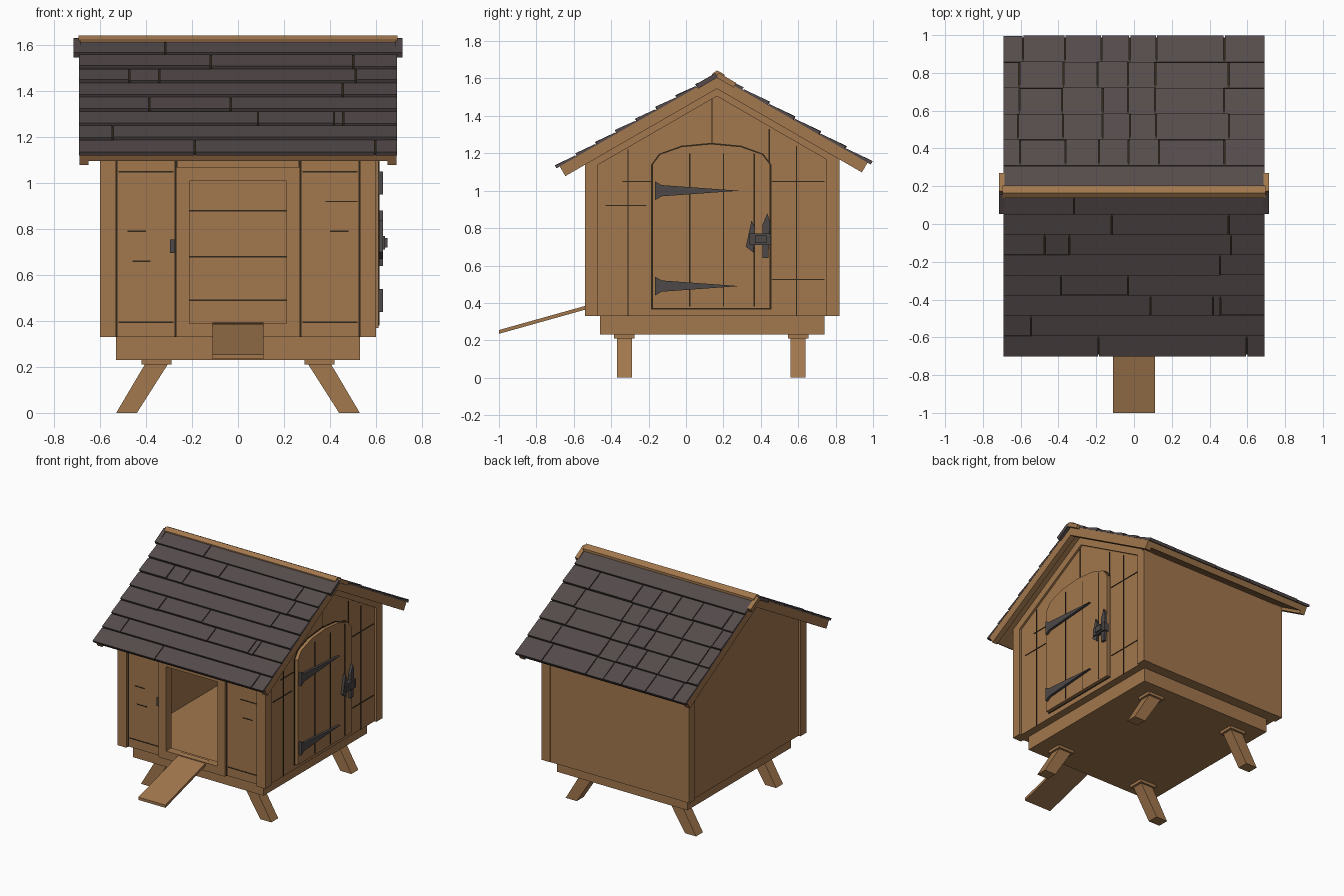
import bpy, bmesh, math, random
from mathutils import Vector

random.seed(4)
if "Cube" in bpy.data.objects:
    bpy.data.objects.remove(bpy.data.objects["Cube"])


def material(name, red, green, blue):
    mat = bpy.data.materials.new(name)
    mat.use_nodes = True
    mat.diffuse_color = (red, green, blue, 1)
    mat.node_tree.nodes["Principled BSDF"].inputs["Base Color"].default_value = mat.diffuse_color
    return mat


WOOD = material("warm wood", 0.36, 0.185, 0.075)
GAP = material("dark gap", 0.03, 0.02, 0.01)
SHINGLE = material("slate shingle", 0.09, 0.07, 0.07)
METAL = material("dark iron", 0.075, 0.065, 0.065)

# Main dimensions shared by the parts
SIDE, FRONT, BACK = 0.6, -0.54, 0.82
WALL_BOTTOM, EAVE, THICK = 0.33, 1.18, 0.04
POST, DOORWAY, JAMB, LINE = 0.07, 0.21, 0.06, 0.003
RIDGE_Y, RIDGE_Z, PITCH = 0.165, 1.615, math.radians(30)
PANEL = FRONT + 0.025
GABLE = SIDE - 0.015
ROOF_HALF = 0.695


def prism(name, outline, low, high, mat, axis="x"):
    """Extrude an outline along x (points are y, z) or along y (points are x, z)."""
    bm = bmesh.new()
    rings = []
    for depth in (low, high):
        rings.append([bm.verts.new((depth, p[0], p[1]) if axis == "x" else (p[0], depth, p[1]))
                      for p in outline])
    first, last = rings
    bm.faces.new(first)
    bm.faces.new(reversed(last))
    for i in range(len(outline)):
        bm.faces.new((first[i - 1], last[i - 1], last[i], first[i]))
    bmesh.ops.recalc_face_normals(bm, faces=bm.faces)
    mesh = bpy.data.meshes.new(name)
    bm.to_mesh(mesh)
    bm.free()
    mesh.materials.append(mat)
    bpy.context.collection.objects.link(bpy.data.objects.new(name, mesh))


def box(name, x, y, z, mat=WOOD):
    """Box between pairs of limits; the pairs may be in either order."""
    outline = [(y[0], z[0]), (y[1], z[0]), (y[1], z[1]), (y[0], z[1])]
    prism(name, outline, min(x), max(x), mat)


def around(middle, half):
    return (middle - half, middle + half)


def slope(side, down, lift):
    """Point on a roof slope: distance down from the ridge, height above the boards."""
    return (RIDGE_Y + side * (down * math.cos(PITCH) + lift * math.sin(PITCH)),
            RIDGE_Z - down * math.sin(PITCH) + lift * math.cos(PITCH))


def slab(name, side, top, low, under, over, x, mat, over_low=None):
    """Board lying on a slope; over_low gives a thicker lower edge."""
    if over_low is None:
        over_low = over
    outline = [slope(side, top, under), slope(side, low, under),
               slope(side, low, over_low), slope(side, top, over)]
    prism(name, outline, min(x), max(x), mat)


def front_joint(x, z):
    box("front_joint", x, (PANEL - LINE, PANEL + LINE), z, GAP)


def gable_joint(y, z):
    box("gable_joint", around(GABLE, LINE), y, z, GAP)


# Splayed legs, base and floor
for i in (-1, 1):
    for y in (-0.33, 0.6):
        leg = [(i * x, z) for x, z in ((0.3, 0.22), (0.4, 0.22), (0.53, 0), (0.44, 0))]
        prism("leg", leg, y - THICK, y + THICK, WOOD, "y")
        box("leg_plate", (i * 0.29, i * 0.42), around(y, 0.055), (0.21, 0.235))
box("base", (-0.53, 0.53), (-0.46, 0.74), (0.23, WALL_BOTTOM))
box("floor", around(0, SIDE - THICK), (FRONT + THICK, BACK - THICK), (WALL_BOTTOM, 0.37))

# Corner posts
for i in (-1, 1):
    for y in (FRONT, BACK - POST):
        box("corner_post", (i * SIDE, i * (SIDE - POST)), (y, y + POST), (WALL_BOTTOM, EAVE))

# Gable walls
for name, i in (("right_gable", -1), ("left_gable", 1)):
    low_y, high_y = FRONT + THICK, BACK - THICK / 2
    outline = [(low_y, WALL_BOTTOM), (high_y, WALL_BOTTOM), (high_y, EAVE),
               (RIDGE_Y, RIDGE_Z - THICK), (low_y, EAVE)]
    prism(name, outline, *sorted((i * GABLE, i * (GABLE - THICK))), WOOD)

# Back wall with joints between its inner planks
inside = BACK - THICK
box("back_wall", around(0, SIDE - THICK), (inside, BACK - LINE), (WALL_BOTTOM, EAVE))
for z in (0.49, 0.68, 0.88):
    box("inner_joint", around(0, GABLE - THICK), around(inside, LINE), around(z, LINE), GAP)

# Front wall panels, doorway frame and plank joints
depth = (FRONT + LINE, PANEL + THICK)
header = 1.01
for i in (-1, 1):
    box("front_panel", (i * DOORWAY, i * (SIDE - THICK)), (PANEL, PANEL + THICK), (WALL_BOTTOM, EAVE))
    box("door_jamb", (i * DOORWAY, i * (DOORWAY + JAMB)), depth, (WALL_BOTTOM, header + JAMB))
    for x in (DOORWAY + JAMB, SIDE - POST):
        front_joint(around(i * x, 2 * LINE), (WALL_BOTTOM, EAVE))
    for z in (0.395, 1.05):
        front_joint((i * 0.28, i * 0.52), around(z, LINE))
    front_joint(around(i * 0.44, THICK), around(0.79, LINE))
front_joint(around(-0.42, THICK), around(0.66, LINE))
front_joint(around(0.45, POST), around(0.92, LINE))
box("door_header", around(0, DOORWAY), depth, (header, header + JAMB))
box("wall_over_door", around(0, DOORWAY), (PANEL, PANEL + THICK), (header + JAMB, EAVE))
box("door_sill", around(0, DOORWAY), depth, (WALL_BOTTOM, WALL_BOTTOM + JAMB))
box("front_catch", around(-0.285, 0.01), (PANEL - 0.01, PANEL), around(0.725, 0.03), METAL)

# Ramp
ramp = [(-1, 0.235), (FRONT + THICK, 0.375)]
ramp += [(y, z + THICK / 2) for y, z in reversed(ramp)]
prism("ramp", ramp, -0.11, 0.11, WOOD)

# Trim following the roof on the door gable
for y in (FRONT + THICK / 2, BACK - THICK / 2):
    top = RIDGE_Z - THICK
    drop = abs(y - RIDGE_Y) * math.tan(PITCH)
    trim = [(RIDGE_Y, top), (y, top - drop), (y, top - drop - POST), (RIDGE_Y, top - POST)]
    prism("gable_trim", trim, SIDE - THICK, SIDE, WOOD)

# Joints between the planks of the door gable
for y, bottom, top in ((-0.31, WALL_BOTTOM, 1.22), (0.14, 1.24, 1.5),
                       (0.445, 1.14, 1.33), (0.59, WALL_BOTTOM, 1.24)):
    gable_joint(around(y, LINE), (bottom, top))
for y, half, z in ((-0.26, 0.08, 1.05), (-0.32, 0.11, 0.92), (0.6, 0.14, 1.05), (0.6, 0.14, 0.525)):
    gable_joint(around(y, half), around(z, LINE))


# Side door with an arched top, on a slightly larger dark gap
def arched_door(name, margin, outer, mat):
    middle, half, spring = RIDGE_Y - 0.03, 0.315 + margin, 1.14
    outline = [(middle - half, 0.37 - margin), (middle + half, 0.37 - margin)]
    for step in range(7):
        angle = math.pi * step / 6
        outline.append((middle + half * math.cos(angle),
                        spring + (0.11 + margin) * math.sin(angle)))
    prism(name, outline, SIDE - THICK, outer, mat)


door_face = SIDE + 0.012
arched_door("side_door_gap", 2 * LINE, GABLE + LINE, GAP)
arched_door("side_door", 0, door_face, WOOD)
for y in (0.02, 0.2, 0.365):
    box("side_door_joint", around(door_face, LINE), around(y, LINE), (0.38, 1.2), GAP)

# Tapered strap hinges and latch
iron_face = door_face + 0.018
for z in (0.49, 1):
    strap = [(-0.165, z - 0.05), (-0.13, z - 0.03), (0.285, z), (-0.13, z + 0.03), (-0.165, z + 0.05)]
    prism("strap_hinge", strap, SIDE, iron_face, METAL)
prism("latch_plate", [(0.32, 0.7), (0.36, 0.67), (0.37, 0.8), (0.35, 0.84)], SIDE, iron_face, METAL)
prism("latch_keeper", [(0.41, 0.64), (0.44, 0.64), (0.45, 0.83), (0.435, 0.88), (0.41, 0.82)],
      GABLE, iron_face, METAL)
box("latch_bar", (SIDE, iron_face + 0.01), (0.34, 0.455), around(0.74, 0.03), METAL)
box("latch_knob", (SIDE, iron_face + 0.02), around(0.4, 0.03), around(0.74, 0.02), METAL)


# Joint positions along one shingle row: random in front, a loose grid behind
def shingle_cuts(side, row):
    if side < 0:
        return sorted(random.uniform(-0.6, 0.6) for _ in range(1 + row % 3))
    if row == 0:
        return []
    return [x + random.uniform(-0.015, 0.015) for x in (-0.6, -0.37, -0.18, -0.03, 0.12, 0.49)]


# Roof boards, bargeboards and overlapping shingles
for side, length, count in ((-1, 0.99, 8), (1, 0.95, 6)):
    board_end = length - THICK / 2
    slab("roof_boards", side, 0, board_end, -THICK, 0, around(0, ROOF_HALF - 0.02), WOOD)
    slab("roof_underlay", side, 0, length - LINE, 0, LINE, around(0, ROOF_HALF - 0.01), GAP)
    for i in (-1, 1):
        edge = [(RIDGE_Y, RIDGE_Z), slope(side, board_end, 0),
                slope(side, board_end, -JAMB), (RIDGE_Y, RIDGE_Z - POST)]
        prism("bargeboard", edge, *sorted((i * 0.65, i * 0.69)), WOOD)
    for row in range(count):
        top = length * row / count + LINE
        low = length * (row + 1) / count
        limits = [-ROOF_HALF] + shingle_cuts(side, row) + [ROOF_HALF]
        for left, right in zip(limits, limits[1:]):
            bottom = low - (random.uniform(0, 2 * LINE) if row < count - 1 else 0)
            slab("shingle", side, top, bottom, 0, 0.009, (left + LINE, right - LINE), SHINGLE,
                 random.uniform(0.016, 0.022))

# Ridge cap and its flared ends
peak = Vector((RIDGE_Y, RIDGE_Z))
cap = [peak + Vector(p) for p in ((-0.027, 0), (-0.027, 0.008), (0, 0.028), (0.04, 0.007), (0.04, -0.01))]
prism("ridge_cap", cap, -ROOF_HALF, ROOF_HALF, WOOD)
for i in (-1, 1):
    ends = (i * (ROOF_HALF - 0.01), i * (ROOF_HALF + 0.02))
    slab("ridge_end_front", -1, 0, 0.12, -0.01, 0.016, ends, SHINGLE)
    slab("ridge_end_back", 1, 0, 0.11, -0.01, 0.018, ends, WOOD)
